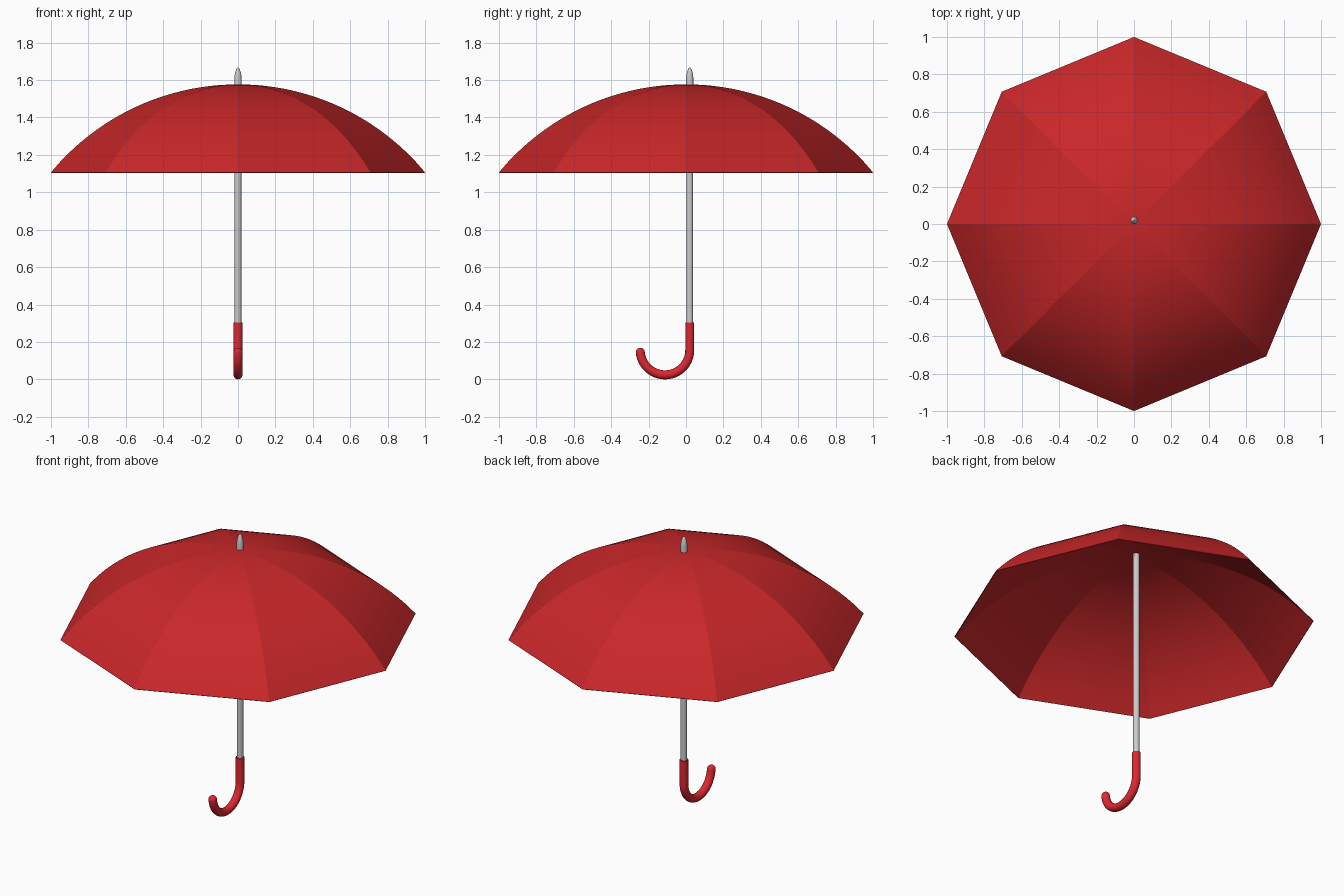
import bpy, bmesh
from math import sin, cos, pi, sqrt, radians
from mathutils import Vector

if "Cube" in bpy.data.objects:
    bpy.data.objects.remove(bpy.data.objects["Cube"])

SHAFT_Y = 0.02


def finish(name, bm, color=None, angle=35):
    bmesh.ops.recalc_face_normals(bm, faces=bm.faces)
    mesh = bpy.data.meshes.new(name)
    bm.to_mesh(mesh)
    bm.free()
    obj = bpy.data.objects.new(name, mesh)
    bpy.context.collection.objects.link(obj)
    if color:
        mat = bpy.data.materials.new(name + "_colour")
        mat.diffuse_color = (*color, 1)
        mat.use_nodes = True
        mat.node_tree.nodes["Principled BSDF"].inputs["Base Color"].default_value = mat.diffuse_color
        mesh.materials.append(mat)
    bpy.ops.object.select_all(action='DESELECT')
    obj.select_set(True)
    bpy.context.view_layer.objects.active = obj
    bpy.ops.object.shade_smooth_by_angle(angle=radians(angle), keep_sharp_edges=True)
    return obj


def tube(name, stations, color=None, sides=20):
    """Sweep a circle along (y, z, heading, radius) stations in the YZ plane."""
    bm = bmesh.new()
    rings = []
    for y, z, heading, r in stations:
        side = Vector((0, -sin(heading), cos(heading)))
        rings.append([bm.verts.new(Vector((0, y, z)) + r * (
            Vector((cos(2 * pi * i / sides), 0, 0)) + side * sin(2 * pi * i / sides)))
            for i in range(sides)])
    for a, b in zip(rings, rings[1:]):
        for i in range(sides):
            j = (i + 1) % sides
            bm.faces.new((a[i], a[j], b[j], b[i]))
    bm.faces.new(rings[0])
    bm.faces.new(rings[-1])
    return finish(name, bm, color)


# Canopy: eight gores, smooth along each gore, creased along the ribs
TOP, RIM, STEPS, GORES = 1.577, 1.107, 20, 8
rise = TOP - RIM
R = (1 + rise ** 2) / (2 * rise)
bm = bmesh.new()
apex = bm.verts.new((0, 0, TOP))
prev = None
for s in range(1, STEPS + 1):
    r = s / STEPS
    z = TOP - R + sqrt(R * R - r * r)
    ring = [bm.verts.new((r * cos(k * 2 * pi / GORES), r * sin(k * 2 * pi / GORES), z))
            for k in range(GORES)]
    for k in range(GORES):
        n = (k + 1) % GORES
        if prev:
            bm.faces.new((prev[k], ring[k], ring[n], prev[n]))
        else:
            bm.faces.new((apex, ring[k], ring[n]))
    prev = ring
for e in bm.edges:
    # ribs change height along the edge, rings do not
    if abs(e.verts[0].co.z - e.verts[1].co.z) > 1e-5 or e.is_boundary:
        e.smooth = False
canopy = finish("canopy", bm, (0.58, 0.02, 0.022), 60)
shell = canopy.modifiers.new("fabric_thickness", 'SOLIDIFY')
shell.thickness = 0.004
shell.offset = -1

# Shaft
tube("shaft", [(SHAFT_Y, 0.28, pi / 2, 0.018), (SHAFT_Y, 1.58, pi / 2, 0.018)])

# Pointed tip above the canopy
tube("tip", [(SHAFT_Y, z, pi / 2, r) for z, r in (
    (1.56, 0.019), (1.615, 0.019), (1.63, 0.017), (1.645, 0.0135),
    (1.658, 0.0095), (1.664, 0.006), (1.667, 0.002))])

# Hooked handle with a rounded end
HR, HT = 0.1325, 0.024
cy, cz = SHAFT_Y - HR, HR + HT
path = [(SHAFT_Y, 0.303, -pi / 2, HT)]
END = radians(175)
for i in range(29):
    a = END * i / 28
    path.append((cy + HR * cos(a), cz - HR * sin(a), -pi / 2 - a, HT))
ey, ez, heading, _ = path[-1]
for i in range(1, 7):
    t = radians(88) * i / 6
    path.append((ey + cos(heading) * HT * sin(t), ez + sin(heading) * HT * sin(t),
                 heading, HT * cos(t)))
tube("handle", path, (0.75, 0.02, 0.03))
